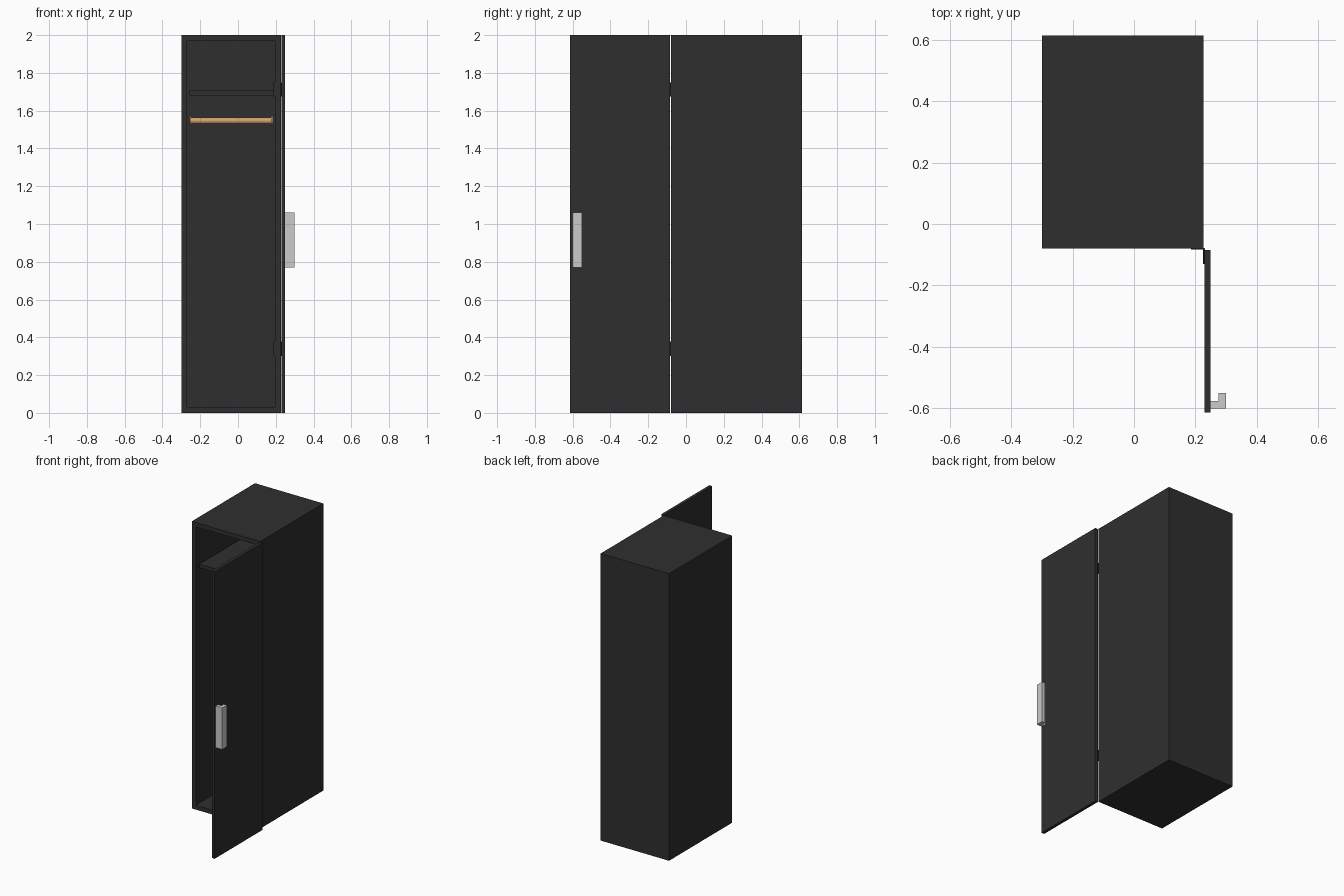
import bpy, bmesh, math
from mathutils import Vector

if "Cube" in bpy.data.objects:
    bpy.data.objects.remove(bpy.data.objects["Cube"])


def material(name, rgb):
    m = bpy.data.materials.new(name)
    m.diffuse_color = (*rgb, 1)
    m.use_nodes = True
    m.node_tree.nodes["Principled BSDF"].inputs["Base Color"].default_value = m.diffuse_color
    return m


CHARCOAL = material("charcoal", (0.028, 0.028, 0.028))
BLACK = material("hinge black", (0.008, 0.008, 0.008))
SILVER = material("silver", (0.6, 0.6, 0.6))
WOOD = material("light wood", (0.62, 0.36, 0.15))


def finish(name, bm, mat):
    bmesh.ops.recalc_face_normals(bm, faces=bm.faces[:])
    me = bpy.data.meshes.new(name)
    bm.to_mesh(me)
    bm.free()
    me.materials.append(mat)
    ob = bpy.data.objects.new(name, me)
    bpy.context.collection.objects.link(ob)
    return ob


def box_mesh(lo, hi):
    bm = bmesh.new()
    bmesh.ops.create_cube(bm, size=1)
    lo, hi = Vector(lo), Vector(hi)
    for v in bm.verts:
        v.co = Vector(lo[i] + (v.co[i] + 0.5) * (hi[i] - lo[i]) for i in range(3))
    return bm


def box(name, lo, hi, mat):
    return finish(name, box_mesh(lo, hi), mat)


def rod(name, x0, x1, y, z, radius, mat):
    bpy.ops.mesh.primitive_cylinder_add(
        vertices=32, radius=radius, depth=x1 - x0,
        location=((x0 + x1) / 2, y, z), rotation=(0, math.pi / 2, 0))
    ob = bpy.context.object
    ob.name = name
    ob.data.materials.append(mat)
    bpy.ops.object.shade_smooth_by_angle()


# Carcass: a box with its front inset and pushed back to hollow it
FRONT, BACK = -0.08, 0.615
bm = box_mesh((-0.30, FRONT, 0), (0.227, BACK, 2))
bm.normal_update()
front = min(bm.faces, key=lambda f: f.calc_center_median().y)
bmesh.ops.inset_region(bm, faces=[front], thickness=0.043)
inner = bmesh.ops.extrude_face_region(bm, geom=[front])
for v in [g for g in inner["geom"] if isinstance(g, bmesh.types.BMVert)]:
    v.co.y = BACK - 0.04
if front.is_valid:
    bmesh.ops.delete(bm, geom=[front], context='FACES_ONLY')
finish("cabinet_body", bm, CHARCOAL)

# Shelf and hanging rail with end sockets
IN_L, IN_R = -0.257, 0.184
box("hat_shelf", (IN_L, FRONT + 0.02, 1.68), (IN_R, BACK - 0.04, 1.706), CHARCOAL)
RAIL_Y, RAIL_Z = 0.26, 1.546
rod("hanging_rail", IN_L, IN_R, RAIL_Y, RAIL_Z, 0.017, WOOD)
rod("rail_socket_left", IN_L, IN_L + 0.008, RAIL_Y, RAIL_Z, 0.025, WOOD)
rod("rail_socket_right", IN_R - 0.008, IN_R, RAIL_Y, RAIL_Z, 0.025, WOOD)

# Door swung fully open
box("door", (0.229, -0.614, 0), (0.25, -0.085, 2), CHARCOAL)

# Hinges: one leaf on the carcass front, one on the inside of the door
for label, z in (("lower", 0.34), ("upper", 1.712)):
    box("hinge_body_leaf_" + label, (0.185, -0.083, z - 0.038),
        (0.23, -0.079, z + 0.038), CHARCOAL)
    box("hinge_door_leaf_" + label, (0.225, -0.13, z - 0.038),
        (0.2295, -0.081, z + 0.038), BLACK)
    box("hinge_pin_" + label, (0.225, -0.09, z - 0.038),
        (0.231, -0.08, z + 0.038), BLACK)

# L-shaped pull handle, extruded upward from its profile
profile = [(0.25, -0.602), (0.30, -0.602), (0.30, -0.55),
           (0.276, -0.55), (0.276, -0.576), (0.25, -0.576)]
bm = bmesh.new()
face = bm.faces.new([bm.verts.new((x, y, 0.77)) for x, y in profile])
ext = bmesh.ops.extrude_face_region(bm, geom=[face])
top = [g for g in ext["geom"] if isinstance(g, bmesh.types.BMVert)]
bmesh.ops.translate(bm, verts=top, vec=(0, 0, 0.29))
if len(bm.faces) == 7:
    bm.faces.new([v for v in sorted(
        (v for v in bm.verts if v not in top),
        key=lambda v: min(range(6), key=lambda i: (Vector(profile[i]) - v.co.xy).length))])
finish("door_handle", bm, SILVER)
